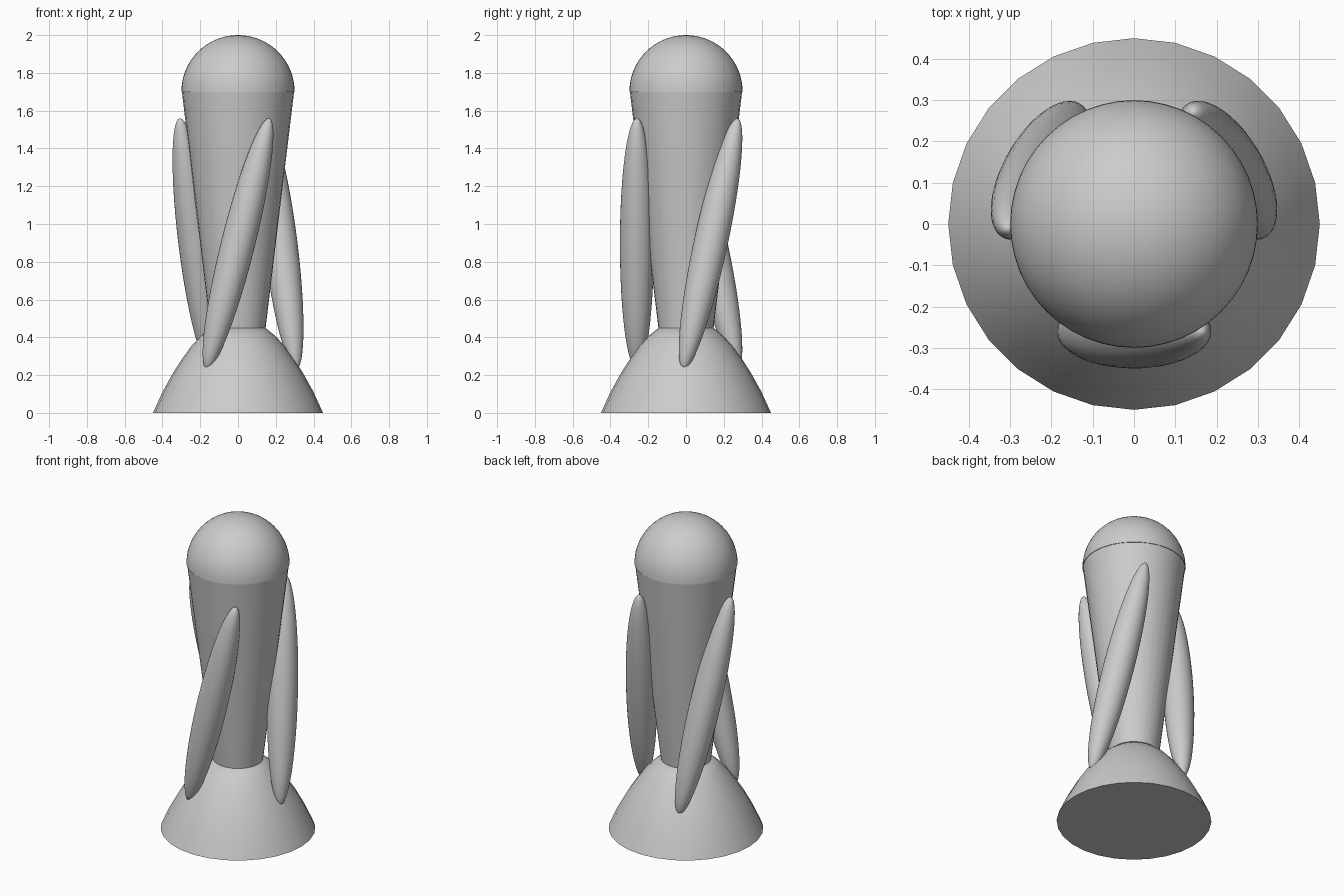
import bpy
import math
from mathutils import Matrix, Vector

cube = bpy.data.objects.get("Cube")
if cube:
    bpy.data.objects.remove(cube, do_unlink=True)

# Single plain grey
grey = bpy.data.materials.new("plain grey")
grey.use_nodes = True
colour = (0.6, 0.6, 0.6, 1)
grey.diffuse_color = colour
grey.node_tree.nodes["Principled BSDF"].inputs["Base Color"].default_value = colour


def finish(obj, name, angle=40):
    obj.name = name
    obj.data.materials.clear()
    obj.data.materials.append(grey)
    bpy.ops.object.select_all(action="DESELECT")
    obj.select_set(True)
    bpy.context.view_layer.objects.active = obj
    bpy.ops.object.shade_smooth_by_angle(angle=math.radians(angle))
    return obj


def lathe(name, profile, sides):
    """Closed solid of revolution from (radius, height) points; radius 0 makes a pole."""
    verts, rings, faces = [], [], []
    for r, z in profile:
        count = sides if r > 0 else 1
        rings.append([len(verts) + i for i in range(count)])
        for i in range(count):
            a = math.tau * i / sides
            verts.append((r * math.cos(a), r * math.sin(a), z))
    for low, high in zip(rings, rings[1:]):
        for i in range(sides):
            j = (i + 1) % sides
            if len(high) == 1:
                faces.append((low[i], low[j], high[0]))
            else:
                faces.append((low[i], low[j], high[j], high[i]))
    faces.append(rings[0][::-1])
    if len(rings[-1]) > 1:
        faces.append(rings[-1])
    mesh = bpy.data.meshes.new(name)
    mesh.from_pydata(verts, [], faces)
    obj = bpy.data.objects.new(name, mesh)
    bpy.context.collection.objects.link(obj)
    return finish(obj, name)


# Flared base with a flat top
lathe("base", [(0.45, 0), (0.40, 0.11), (0.345, 0.21), (0.30, 0.28),
               (0.25, 0.35), (0.20, 0.405), (0.145, 0.45)], 28)

# Tapering column
lathe("column", [(0.145, 0.44), (0.297, 1.70)], 32)

# Domed cap
steps = 16
lathe("cap", [(0.3 * math.cos(math.pi / 2 * i / steps) if i < steps else 0,
               1.70 + 0.3 * math.sin(math.pi / 2 * i / steps))
              for i in range(steps + 1)], 48)

# Three slanted pods wrapped round the column
for index, name in enumerate(("front_pod", "left_pod", "right_pod")):
    bpy.ops.mesh.primitive_uv_sphere_add(segments=32, ring_count=24, radius=1)
    pod = bpy.context.object
    shape = (Matrix.Rotation(math.tau * index / 3, 4, "Z")
             @ Matrix.Translation(Vector((0, -0.26, 0.895)))
             @ Matrix.Rotation(math.radians(14), 4, "Y")
             @ Matrix.Diagonal((0.09, 0.09, 0.685, 1)))
    pod.data.transform(shape)
    finish(pod, name, 60)
